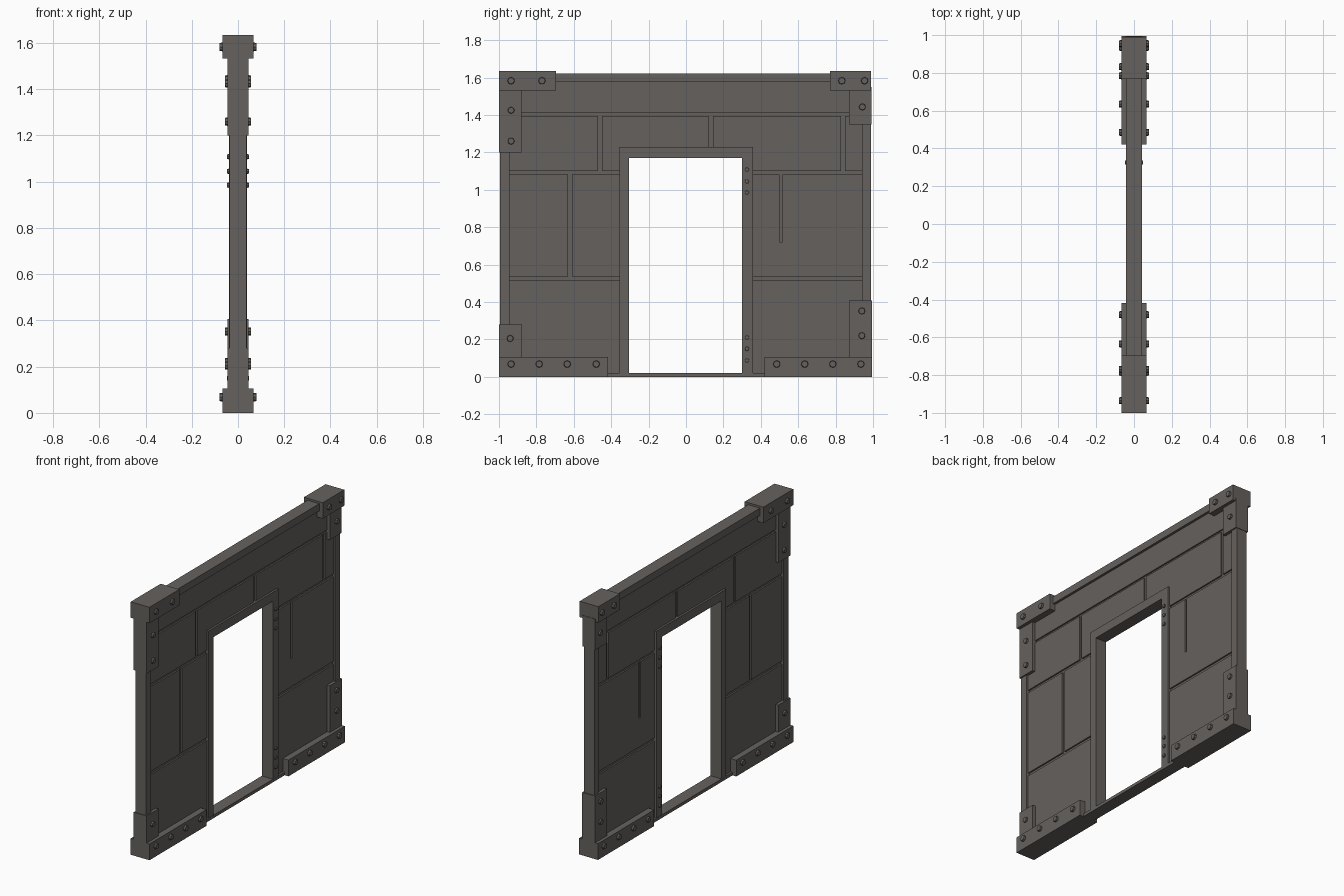
import bpy, bmesh, math
from mathutils import Matrix

stone = bpy.data.materials.new("dark warm grey")
stone.diffuse_color = (0.130, 0.120, 0.110, 1)


def finish(name, bm):
    me = bpy.data.meshes.new(name)
    bm.to_mesh(me)
    bm.free()
    me.materials.append(stone)
    ob = bpy.data.objects.new(name, me)
    bpy.context.collection.objects.link(ob)
    return ob


def boxes(name, items, half):
    """Boxes given as (y0, y1, z0, z1), symmetric in x with the given half thickness."""
    bm = bmesh.new()
    for y0, y1, z0, z1 in items:
        m = Matrix.Translation((0, (y0 + y1) / 2, (z0 + z1) / 2)) @ Matrix.Diagonal(
            (2 * half, y1 - y0, z1 - z0, 1))
        bmesh.ops.create_cube(bm, size=1, matrix=m)
    return finish(name, bm)


def bolts(name, spots, face, r, h):
    """Octagonal bolt heads on both faces of the wall."""
    bm = bmesh.new()
    for y, z in spots:
        for s in (-1, 1):
            m = Matrix.Translation((s * (face + h / 2 - 0.002), y, z)) @ Matrix.Rotation(
                s * math.pi / 2, 4, 'Y')
            bmesh.ops.create_cone(bm, cap_ends=True, segments=8, radius1=r,
                                  radius2=r * 0.85, depth=h + 0.004, matrix=m)
    return finish(name, bm)


# Recessed core, visible in the joints between slabs
boxes("wall_core", [(-0.96, -0.34, 0.01, 1.6), (0.34, 0.96, 0.01, 1.6),
                    (-0.34, 0.34, 1.2, 1.6)], 0.016)

# Stone slabs
boxes("wall_slabs", [
    (-0.95, 0.95, 1.41, 1.58),
    (-0.95, -0.47, 1.1, 1.395),
    (-0.45, -0.35, 1.1, 1.395), (-0.35, 0.122, 1.2, 1.395),
    (0.145, 0.35, 1.2, 1.395), (0.35, 0.83, 1.1, 1.395),
    (0.85, 0.95, 1.1, 1.395),
    (-0.95, -0.63, 0.535, 1.082), (-0.61, -0.35, 0.535, 1.082),
    (0.35, 0.50, 0.72, 1.082), (0.515, 0.95, 0.72, 1.082),
    (0.35, 0.95, 0.535, 0.72),
    (-0.95, -0.35, 0.02, 0.515), (0.35, 0.95, 0.02, 0.515)], 0.026)

# Edge beams
boxes("top_beam", [(-0.98, 0.98, 1.575, 1.622)], 0.042)
posts = boxes("side_posts", [(-0.995, -0.943, 0.01, 1.6), (0.94, 0.99, 0.01, 1.6)], 0.037)
boxes("door_sill", [(-0.45, 0.45, 0.0, 0.02)], 0.04)

# Door frame
boxes("door_frame", [(-0.355, -0.305, 0.02, 1.17), (0.30, 0.358, 0.02, 1.17),
                     (-0.355, 0.358, 1.17, 1.228)], 0.039)

# Corner brackets
boxes("wide_brackets", [(-1, -0.418, 0, 0.105), (0.42, 0.995, 0, 0.105),
                        (-1, -0.695, 1.532, 1.635), (0.77, 0.99, 1.532, 1.635)], 0.067)
boxes("upright_brackets", [(-1, -0.877, 0.09, 0.28), (0.872, 0.995, 0.09, 0.407),
                           (-1, -0.88, 1.2, 1.55), (0.872, 0.993, 1.35, 1.55)], 0.046)

# Bolts
bolts("wide_bracket_bolts",
      [(y, 0.068) for y in (-0.935, -0.785, -0.635, -0.48, 0.485, 0.635, 0.785, 0.935)]
      + [(y, 1.583) for y in (-0.935, -0.77, 0.833, 0.955)], 0.067, 0.02, 0.012)
bolts("upright_bracket_bolts",
      [(-0.935, 1.425), (-0.935, 1.26), (0.943, 1.443), (-0.94, 0.205),
       (0.94, 0.352), (0.94, 0.22)], 0.046, 0.019, 0.011)
bolts("door_frame_bolts", [(0.326, z) for z in (1.108, 1.045, 0.985, 0.21, 0.15, 0.087)],
      0.039, 0.012, 0.008)
